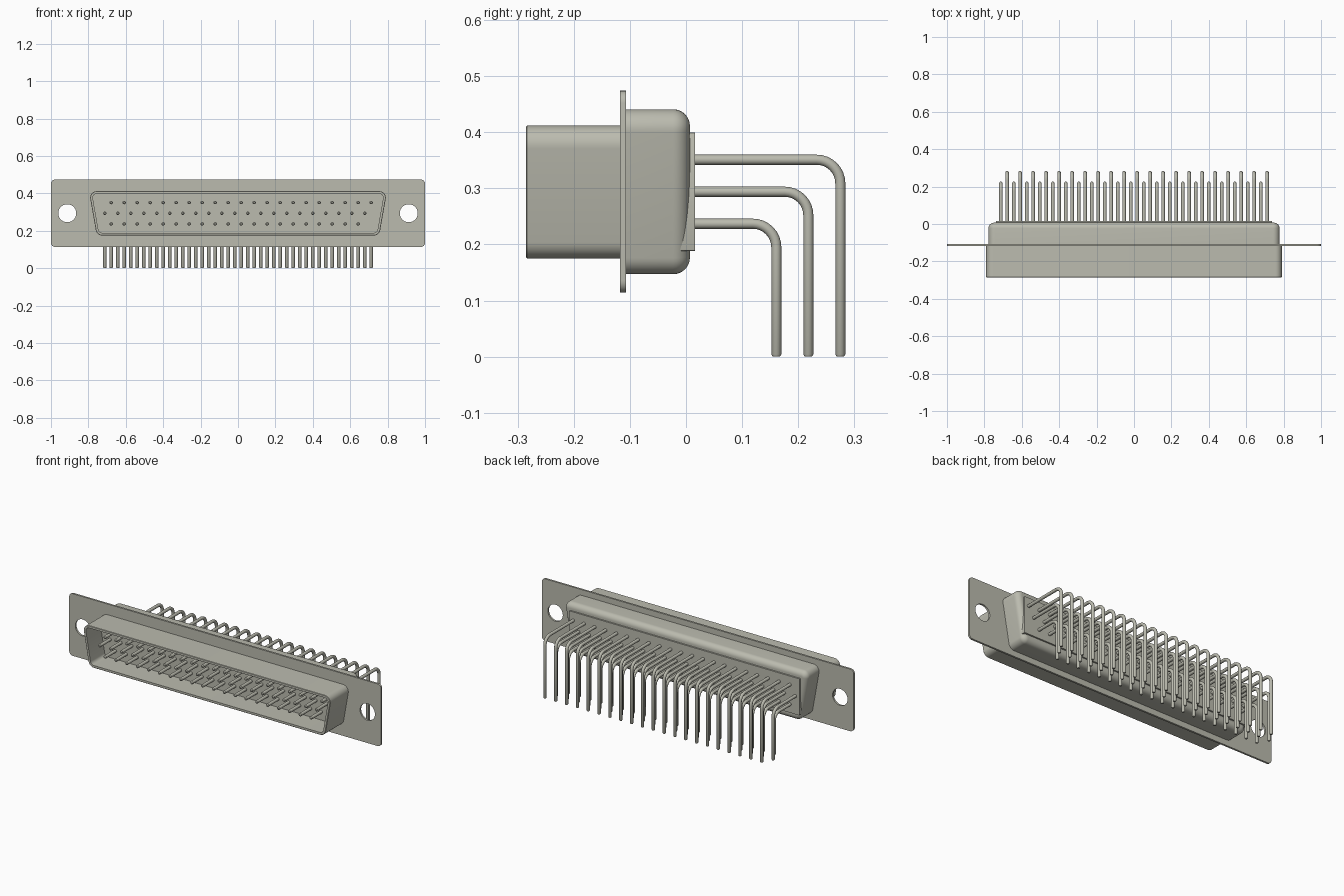
import bpy, bmesh, math
from mathutils import Vector

if "Cube" in bpy.data.objects:
    bpy.data.objects.remove(bpy.data.objects["Cube"], do_unlink=True)

# One plain metal colour for every part
metal = bpy.data.materials.new("warm grey metal")
metal.use_nodes = True
COLOUR = (0.50, 0.50, 0.43, 1)
metal.diffuse_color = COLOUR
metal.node_tree.nodes["Principled BSDF"].inputs["Base Color"].default_value = COLOUR


def finish(obj, angle=35):
    obj.data.materials.clear()
    obj.data.materials.append(metal)
    bpy.ops.object.select_all(action='DESELECT')
    obj.select_set(True)
    bpy.context.view_layer.objects.active = obj
    bpy.ops.object.shade_smooth_by_angle(angle=math.radians(angle))
    return obj


def outline(top_half, z0, z1, slant, r, inset=0.0, steps=8):
    """Rounded trapezoid in x, z; insets stay concentric at the corners."""
    t = math.radians(slant)

    def half(z):
        return top_half - (z1 - z) * math.tan(t) - r / math.cos(t)
    zt, zb = z1 - r, z0 + r
    corners = [(half(zt), zt, -slant, 90), (-half(zt), zt, 90, 180 + slant),
               (-half(zb), zb, 180 + slant, 270), (half(zb), zb, 270, 360 - slant)]
    pts = []
    for cx, cz, a, b in corners:
        for i in range(steps + 1):
            g = math.radians(a + (b - a) * i / steps)
            pts.append((cx + (r - inset) * math.cos(g), cz + (r - inset) * math.sin(g)))
    return pts


def loft(name, rings):
    """Skin a list of equal-sized point rings and cap both ends."""
    bm = bmesh.new()
    loops = [[bm.verts.new(p) for p in ring] for ring in rings]
    n = len(loops[0])
    for a, b in zip(loops, loops[1:]):
        for i in range(n):
            j = (i + 1) % n
            bm.faces.new((a[i], a[j], b[j], b[i]))
    bm.faces.new(loops[0][::-1])
    bm.faces.new(loops[-1])
    bmesh.ops.recalc_face_normals(bm, faces=bm.faces[:])
    mesh = bpy.data.meshes.new(name)
    bm.to_mesh(mesh)
    bm.free()
    obj = bpy.data.objects.new(name, mesh)
    bpy.context.collection.objects.link(obj)
    return finish(obj)


def section(pts, y):
    return [(x, y, z) for x, z in pts]


# Mounting flange with two screw holes
curve = bpy.data.curves.new("mounting_flange", 'CURVE')
curve.dimensions = '2D'
curve.fill_mode = 'BOTH'
curve.extrude = 0.0055
loops = [outline(1.0, 0.114, 0.474, 0, 0.022)]
for side in (-1, 1):
    loops.append([(side * 0.913 + 0.048 * math.cos(i * math.tau / 40),
                   0.294 + 0.048 * math.sin(i * math.tau / 40)) for i in range(40)])
for pts in loops:
    spline = curve.splines.new('POLY')
    spline.points.add(len(pts) - 1)
    for p, (x, z) in zip(spline.points, pts):
        p.co = (x, z, 0, 1)
    spline.use_cyclic_u = True
flange = bpy.data.objects.new("mounting_flange", curve)
bpy.context.collection.objects.link(flange)
flange.rotation_euler.x = math.pi / 2
flange.location.y = -0.1125
flange.select_set(True)
bpy.context.view_layer.objects.active = flange
bpy.ops.object.convert(target='MESH')
finish(bpy.context.view_layer.objects.active)

# Front shell: hollow trapezoid with a recessed floor
front = (0.797, 0.175, 0.412, 10, 0.035)
loft("front_shell", [section(outline(*front, inset=d), y) for d, y in
                     [(0, -0.110), (0, -0.283), (0.002, -0.285),
                      (0.014, -0.285), (0.014, -0.155)]])

# Rear shell: trapezoid with a rounded back edge
back = (0.785, 0.147, 0.441, 10, 0.035)
R = 0.03
rings = [section(outline(*back), -0.110)]
for i in range(9):
    a = i * math.pi / 16
    rings.append(section(outline(*back, inset=R * (1 - math.cos(a))),
                         0.007 - R + R * math.sin(a)))
loft("rear_shell", rings)

# Insulator plate on the back
plate = outline(0.738, 0.188, 0.400, 0, 0.003, steps=2)
loft("insulator_plate", [section(plate, -0.02), section(plate, 0.016)])


# Right-angle pins, one swept pin per row, repeated along x
def pin_row(name, x0, count, z, y_leg, r=0.009, bend=0.042, sides=12):
    tip = -0.255
    path = [((tip, z), 0, r * 0.55), ((tip + 0.005, z), 0, r)]
    for i in range(9):
        a = i * math.pi / 16
        path.append(((y_leg - bend + bend * math.sin(a),
                      z - bend + bend * math.cos(a)), a, r))
    path += [((y_leg, 0.004), math.pi / 2, r), ((y_leg, 0), math.pi / 2, r * 0.7)]
    rings = []
    for (y, zz), a, rad in path:
        normal = Vector((0, math.sin(a), math.cos(a)))
        rings.append([Vector((0, y, zz)) + rad * (math.cos(g) * Vector((1, 0, 0))
                      + math.sin(g) * normal)
                      for g in (k * math.tau / sides for k in range(sides))])
    row = loft(name, rings)
    row.location.x = x0
    arr = row.modifiers.new("repeat", 'ARRAY')
    arr.count = count
    arr.use_relative_offset = False
    arr.use_constant_offset = True
    arr.constant_offset_displace = (0.0695, 0, 0)


pin_row("top_pins", -0.678, 21, 0.351, 0.275)
pin_row("middle_pins", -0.712, 21, 0.294, 0.218)
pin_row("bottom_pins", -0.678, 20, 0.237, 0.161)
